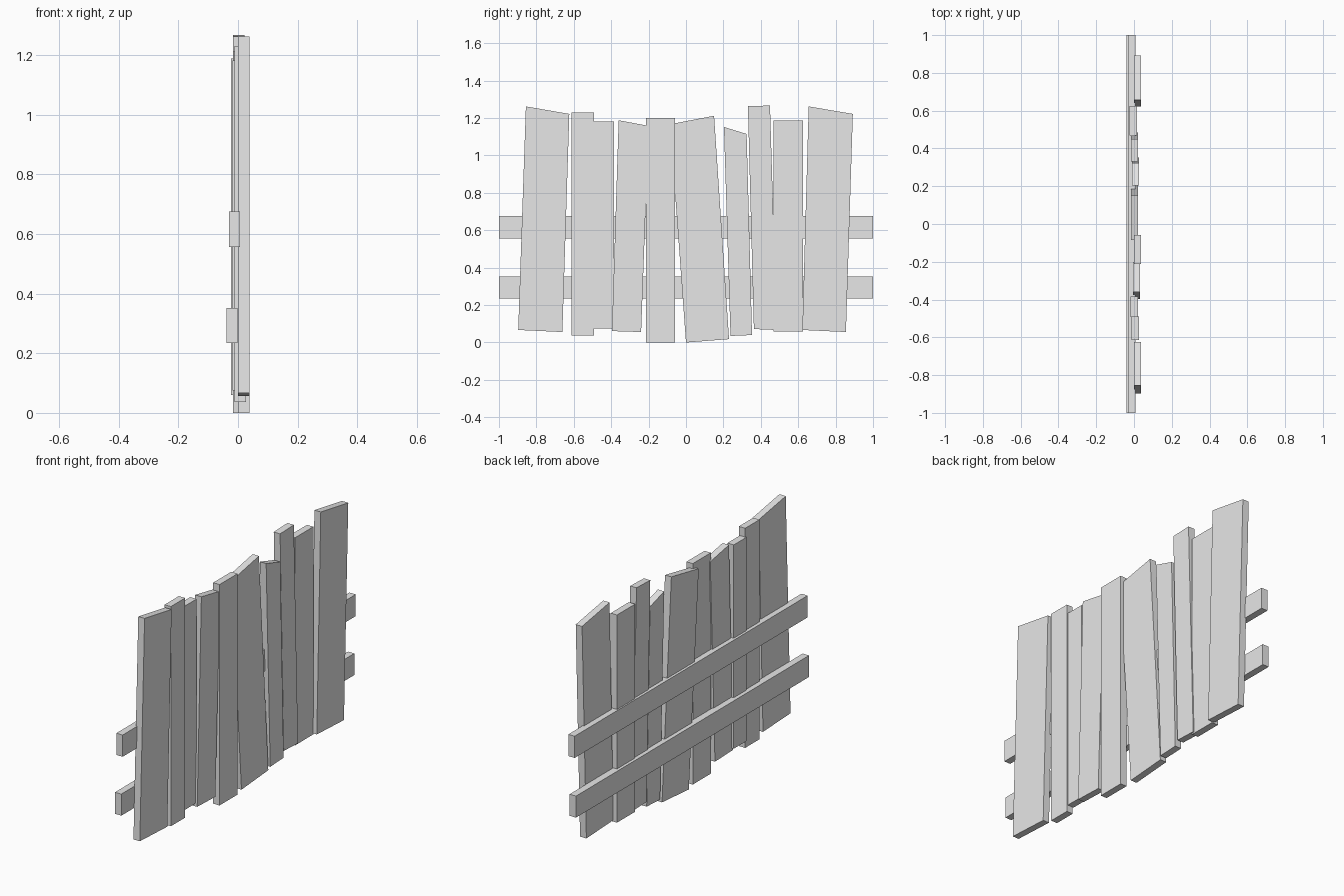
import bpy
import bmesh

cube = bpy.data.objects.get("Cube")
if cube:
    bpy.data.objects.remove(cube, do_unlink=True)

grey = bpy.data.materials.new("pale_grey")
grey.use_nodes = True
grey.diffuse_color = (0.8, 0.8, 0.8, 1)
grey.node_tree.nodes["Principled BSDF"].inputs["Base Color"].default_value = (0.8, 0.8, 0.8, 1)

THICK = 0.038


def board(name, back, outline):
    """Extrude a (y, z) outline forward along x from its back face."""
    bm = bmesh.new()
    face = bm.faces.new([bm.verts.new((back, y, z)) for y, z in outline])
    moved = bmesh.ops.extrude_face_region(bm, geom=[face])["geom"]
    verts = [v for v in moved if isinstance(v, bmesh.types.BMVert)]
    bmesh.ops.translate(bm, verts=verts, vec=(THICK, 0, 0))
    bmesh.ops.recalc_face_normals(bm, faces=bm.faces)
    mesh = bpy.data.meshes.new(name)
    bm.to_mesh(mesh)
    bm.free()
    mesh.materials.append(grey)
    bpy.context.collection.objects.link(bpy.data.objects.new(name, mesh))


def rect(y0, y1, z0, z1):
    return [(y0, z0), (y1, z0), (y1, z1), (y0, z1)]


# Crooked upright planks: back position, then outline from the lower left corner
planks = [
    (0.0, [(-0.897, 0.067), (-0.661, 0.056), (-0.624, 1.222), (-0.856, 1.262)]),
    (-0.012, rect(-0.613, -0.491, 0.037, 1.23)),
    (-0.018, rect(-0.493, -0.384, 0.075, 1.182)),
    (-0.006, [(-0.396, 0.061), (-0.24, 0.056), (-0.2, 1.158), (-0.36, 1.188)]),
    (0.0, rect(-0.213, -0.058, 0.0, 1.2)),
    (-0.017, [(0.0, 0.0), (0.23, 0.018), (0.15, 1.212), (-0.085, 1.167)]),
    (-0.011, [(0.238, 0.035), (0.353, 0.04), (0.324, 1.115), (0.203, 1.152)]),
    (-0.017, [(0.363, 0.072), (0.485, 0.067), (0.449, 1.267), (0.331, 1.263)]),
    (-0.023, rect(0.469, 0.625, 0.06, 1.188)),
    (0.0, [(0.622, 0.067), (0.855, 0.056), (0.892, 1.222), (0.656, 1.262)]),
]
for i, (back, outline) in enumerate(planks, 1):
    board(f"plank_{i}", back, outline)

# Cross rails behind the planks
board("lower_rail", -0.039, rect(-1, 1, 0.235, 0.352))
board("upper_rail", -0.031, rect(-1, 1, 0.557, 0.675))
